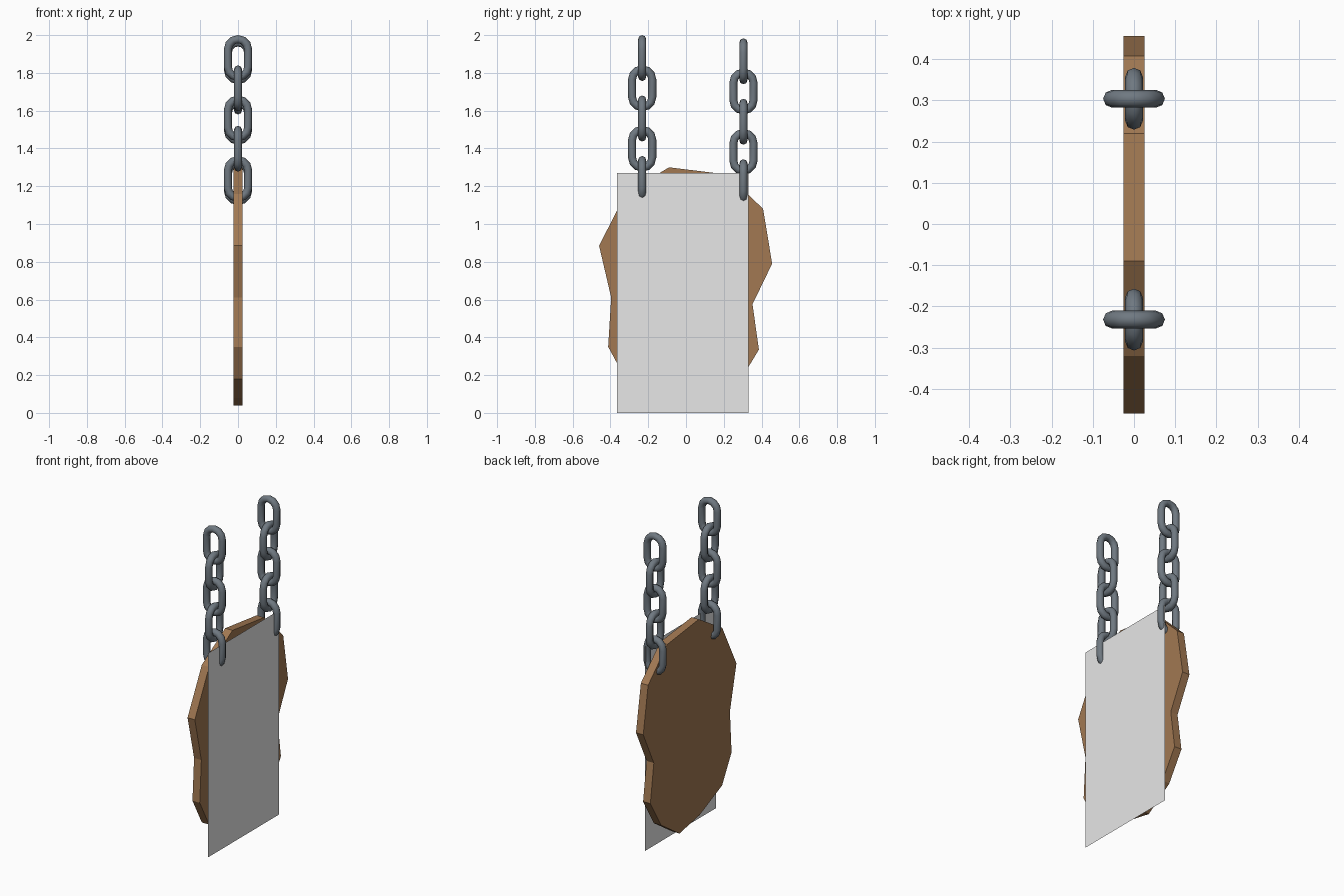
import bpy, bmesh, math
from mathutils import Vector

if "Cube" in bpy.data.objects:
    bpy.data.objects.remove(bpy.data.objects["Cube"])


def material(name, rgb):
    m = bpy.data.materials.new(name)
    m.diffuse_color = (*rgb, 1)
    m.use_nodes = True
    m.node_tree.nodes["Principled BSDF"].inputs["Base Color"].default_value = m.diffuse_color
    return m


WOOD = material("brown wood", (0.36, 0.19, 0.085))
PAPER = material("light grey panel", (0.8, 0.8, 0.8))
IRON = material("grey iron", (0.16, 0.19, 0.22))


def finish(bm, name, mat):
    me = bpy.data.meshes.new(name)
    bm.to_mesh(me)
    bm.free()
    me.materials.append(mat)
    ob = bpy.data.objects.new(name, me)
    bpy.context.collection.objects.link(ob)
    return ob


# Rough-cut wooden board: outline in y, z extruded along x
outline = [(-0.32, 1.16), (-0.09, 1.30), (0.22, 1.262), (0.408, 1.08),
           (0.456, 0.79), (0.352, 0.575), (0.386, 0.335), (0.28, 0.16),
           (0.10, 0.04), (-0.10, 0.08), (-0.32, 0.18), (-0.412, 0.35),
           (-0.396, 0.61), (-0.46, 0.885)]
bm = bmesh.new()
face = bm.faces.new([bm.verts.new((-0.025, y, z)) for y, z in outline])
ext = bmesh.ops.extrude_face_region(bm, geom=[face])
bmesh.ops.translate(bm, vec=(0.05, 0, 0),
                    verts=[g for g in ext["geom"] if isinstance(g, bmesh.types.BMVert)])
bmesh.ops.recalc_face_normals(bm, faces=bm.faces)
finish(bm, "sign_board", WOOD)

# Flat sheet hanging in front of the board
bm = bmesh.new()
bm.faces.new([bm.verts.new((0.05, y, z)) for y, z in
              [(-0.365, 0), (0.33, 0), (0.33, 1.27), (-0.365, 1.27)]])
finish(bm, "sign_panel", PAPER)

# Chain links: round tube swept along a stadium path
TUBE, HALF_W, LENGTH, PITCH = 0.0215, 0.075, 0.243, 0.16
SIDES, ARC = 8, 6


def add_link(name, y, top, turned):
    r = HALF_W - TUBE
    straight = LENGTH / 2 - HALF_W
    centre = Vector((0, y, top - LENGTH / 2))
    across = Vector((0, 1, 0)) if turned else Vector((1, 0, 0))
    side = Vector((1, 0, 0)) if turned else Vector((0, 1, 0))
    up = Vector((0, 0, 1))
    bm = bmesh.new()
    rings = []
    for half in (0, 1):
        for i in range(ARC + 1):
            a = math.pi * (half + i / ARC)
            out = across * math.cos(a) + up * math.sin(a)
            p = centre + out * r + up * (straight if half == 0 else -straight)
            rings.append([bm.verts.new(p + TUBE * (out * math.cos(t) + side * math.sin(t)))
                          for t in (2 * math.pi * k / SIDES for k in range(SIDES))])
    for i, ring in enumerate(rings):
        nxt = rings[(i + 1) % len(rings)]
        for k in range(SIDES):
            n = (k + 1) % SIDES
            bm.faces.new((ring[k], ring[n], nxt[n], nxt[k]))
    bmesh.ops.recalc_face_normals(bm, faces=bm.faces)
    for f in bm.faces:
        f.smooth = True
    finish(bm, name, IRON)


# Two hanging chains of five alternating links
for label, y, top in (("left", -0.232, 2.0), ("right", 0.304, 1.983)):
    for i in range(5):
        add_link(f"{label}_chain_link_{i + 1}", y, top - i * PITCH, i % 2 == 1)
